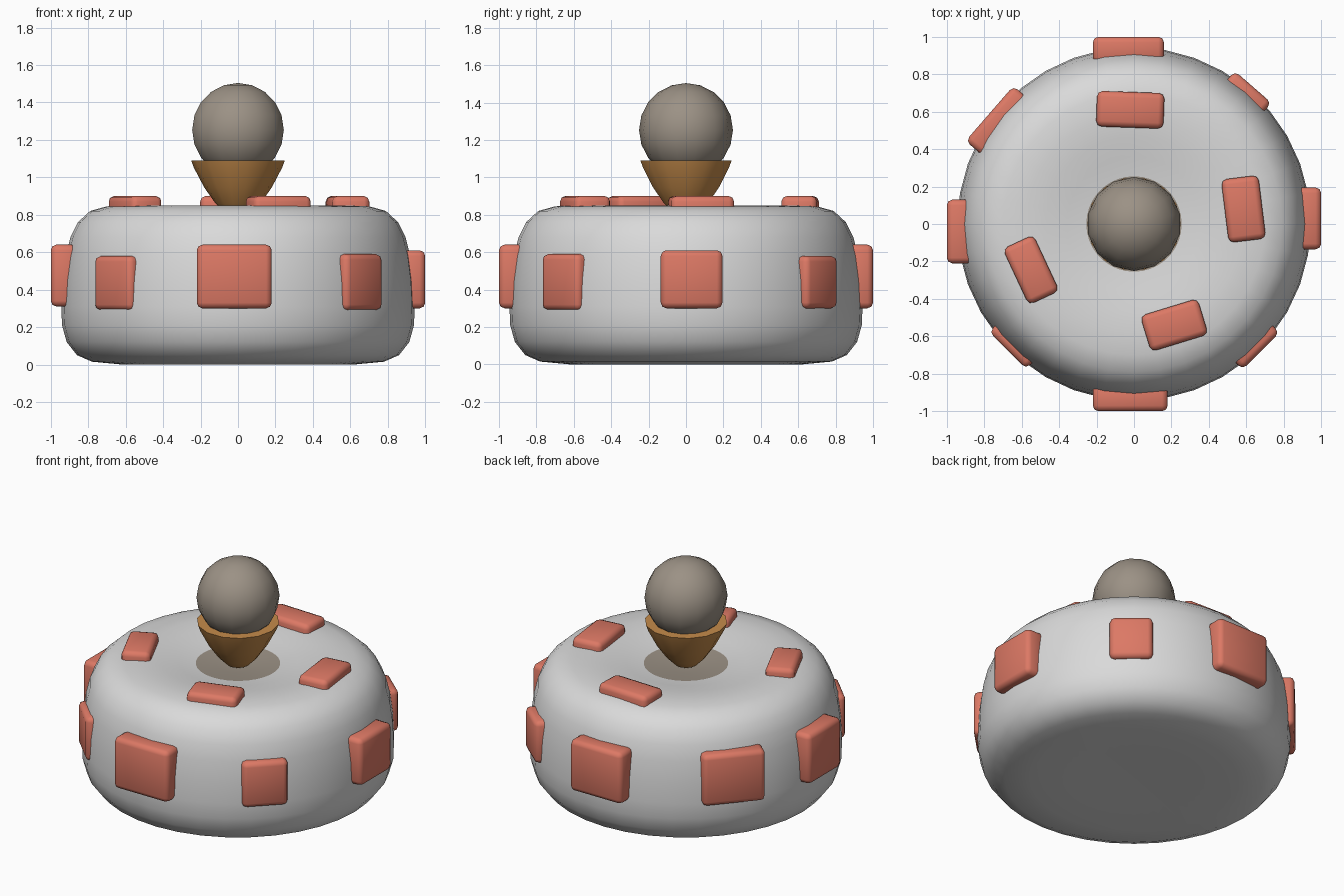
import bpy, bmesh, math
from mathutils import Matrix

if "Cube" in bpy.data.objects:
    bpy.data.objects.remove(bpy.data.objects["Cube"])


def mat(name, r, g, b):
    m = bpy.data.materials.new(name)
    m.diffuse_color = (r, g, b, 1)
    m.use_nodes = True
    m.node_tree.nodes["Principled BSDF"].inputs["Base Color"].default_value = m.diffuse_color
    return m


WHITE = mat("soft_white", 0.70, 0.70, 0.70)
CORAL = mat("coral", 0.72, 0.19, 0.13)
TAUPE = mat("taupe", 0.33, 0.285, 0.235)
AMBER = mat("amber", 0.56, 0.26, 0.07)


def finish(name, bm, mats, angle):
    bmesh.ops.recalc_face_normals(bm, faces=bm.faces)
    me = bpy.data.meshes.new(name)
    bm.to_mesh(me)
    bm.free()
    ob = bpy.data.objects.new(name, me)
    bpy.context.collection.objects.link(ob)
    for m in mats:
        me.materials.append(m)
    bpy.ops.object.select_all(action='DESELECT')
    ob.select_set(True)
    bpy.context.view_layer.objects.active = ob
    bpy.ops.object.shade_smooth_by_angle(angle=math.radians(angle))
    return ob


def lathe(name, profile, sides, mats, angle, rule=None):
    bm = bmesh.new()
    vs = [bm.verts.new((r, 0, z)) for r, z in profile]
    es = [bm.edges.new(p) for p in zip(vs, vs[1:])]
    bmesh.ops.spin(bm, geom=vs + es, cent=(0, 0, 0), axis=(0, 0, 1),
                   angle=2 * math.pi, steps=sides, use_duplicate=False)
    bmesh.ops.remove_doubles(bm, verts=bm.verts, dist=0.0005)
    if rule:
        for f in bm.faces:
            f.material_index = rule(f.calc_center_median())
    return finish(name, bm, mats, angle)


# Cushion body with a shallow dished top and a taupe disc at its centre
body = [(0, 0.01), (0.35, 0.005), (0.62, 0.0), (0.78, 0.015), (0.86, 0.05),
        (0.915, 0.12), (0.94, 0.21), (0.944, 0.31), (0.937, 0.45),
        (0.92, 0.58), (0.895, 0.68), (0.855, 0.76), (0.79, 0.82),
        (0.70, 0.845), (0.58, 0.85), (0.47, 0.842), (0.36, 0.825),
        (0.255, 0.81), (0.12, 0.80), (0, 0.79)]
lathe("cushion_body", body, 36, [WHITE, TAUPE], 60,
      lambda c: 1 if c.z > 0.5 and math.hypot(c.x, c.y) < 0.255 else 0)

# Cup and ball on top
lathe("cup", [(0, 0.78), (0.07, 0.81), (0.12, 0.86), (0.18, 0.945),
              (0.235, 1.05), (0.25, 1.09), (0, 1.09)], 14, [AMBER], 45)
bm = bmesh.new()
bmesh.ops.create_uvsphere(bm, u_segments=14, v_segments=10, radius=0.251)
bmesh.ops.translate(bm, verts=bm.verts, vec=(0, 0, 1.253))
finish("ball", bm, [TAUPE], 60)


def block(name, size, matrix):
    bm = bmesh.new()
    bmesh.ops.create_cube(bm, size=1)
    bmesh.ops.scale(bm, verts=bm.verts, vec=size)
    bmesh.ops.bevel(bm, geom=bm.edges[:], offset=0.03, segments=2,
                    profile=0.5, affect='EDGES')
    bm.transform(matrix)
    finish(name, bm, [CORAL], 50)


# Blocks round the side: angle, sideways shift, width, bottom, top, reach
side = [(-90, -0.02, 0.40, 0.30, 0.64, 1.0), (-45, 0.0, 0.28, 0.29, 0.59, 0.96),
        (0, 0.03, 0.33, 0.30, 0.61, 1.0), (49, 0.0, 0.26, 0.30, 0.58, 0.97),
        (90, 0.03, 0.38, 0.30, 0.64, 1.0), (139, 0.06, 0.39, 0.30, 0.64, 0.97),
        (180, 0.04, 0.34, 0.31, 0.64, 1.0), (225, 0.0, 0.28, 0.29, 0.58, 0.955)]
for i, (a, t, w, z0, z1, reach) in enumerate(side):
    m = (Matrix.Rotation(math.radians(a), 4, 'Z')
         @ Matrix.Translation((reach - 0.07, t, (z0 + z1) / 2)))
    block(f"side_block_{i + 1}", (0.14, w, z1 - z0), m)

# Blocks on the top: x, y, length, width, turn
top = [(-0.02, 0.61, 0.36, 0.19, -2), (0.585, 0.08, 0.34, 0.20, 97),
       (0.215, -0.54, 0.32, 0.20, 17), (-0.55, -0.245, 0.33, 0.18, 115)]
for i, (x, y, l, w, a) in enumerate(top):
    m = (Matrix.Translation((x, y, 0.83))
         @ Matrix.Rotation(math.radians(a), 4, 'Z'))
    block(f"top_block_{i + 1}", (l, w, 0.14), m)
